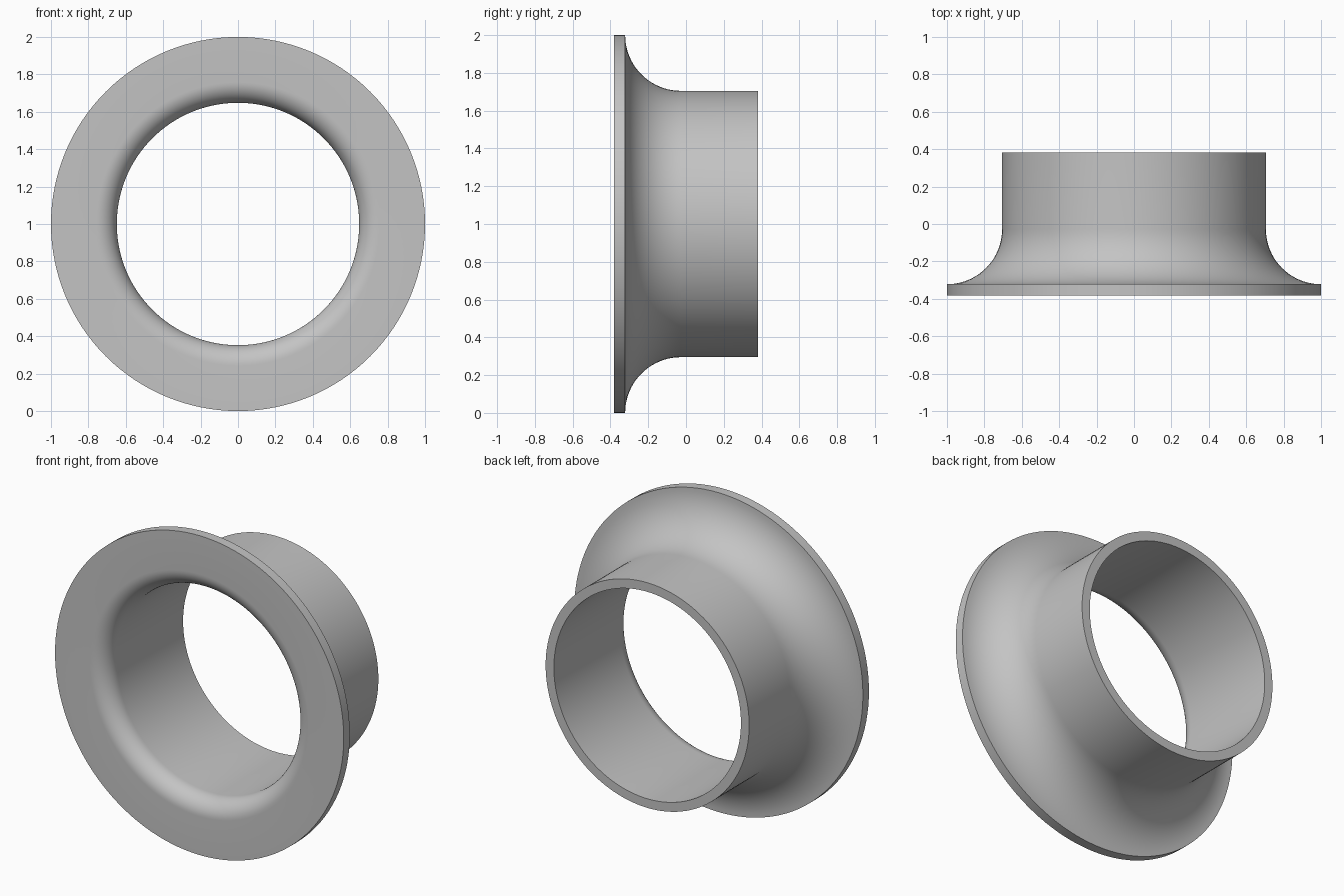
import bpy, bmesh
from math import sin, cos, pi, radians
from mathutils import Vector, Matrix

cube = bpy.data.objects.get("Cube")
if cube:
    bpy.data.objects.remove(cube, do_unlink=True)

# Single grey material
grey = bpy.data.materials.new("plain grey")
grey.use_nodes = True
colour = (0.55, 0.55, 0.55, 1)
grey.diffuse_color = colour
grey.node_tree.nodes["Principled BSDF"].inputs["Base Color"].default_value = colour

SEGMENTS = 128
FRONT, BACK, RIM = -0.382, 0.382, -0.322
OUTER, TUBE, BORE = 1.0, 0.705, 0.648
FLARE = OUTER - TUBE
LIP = 0.11


def arc(centre_r, centre_y, radius, start, end, steps):
    """Points (radius, depth) along an arc, angles in degrees."""
    angles = [radians(start + (end - start) * i / steps) for i in range(steps + 1)]
    return [(centre_r + radius * cos(a), centre_y + radius * sin(a)) for a in angles]


# Cross-section: flange rim, concave flare, tube, bore, rounded inner lip
profile = [(OUTER, FRONT)]
profile += arc(OUTER, RIM + FLARE, FLARE, 270, 180, 20)
profile += [(TUBE, BACK), (BORE, BACK)]
profile += arc(BORE + LIP, FRONT + LIP, LIP, 180, 270, 12)

# Revolve the cross-section around the depth axis
bm = bmesh.new()
rings = []
for s in range(SEGMENTS):
    turn = Matrix.Rotation(2 * pi * s / SEGMENTS, 3, 'Y')
    rings.append([bm.verts.new(turn @ Vector((r, y, 0))) for r, y in profile])
for s, ring in enumerate(rings):
    after = rings[(s + 1) % SEGMENTS]
    for i in range(len(profile)):
        j = (i + 1) % len(profile)
        bm.faces.new((ring[i], ring[j], after[j], after[i]))
bmesh.ops.recalc_face_normals(bm, faces=bm.faces)
mesh = bpy.data.meshes.new("flanged_collar")
bm.to_mesh(mesh)
bm.free()
mesh.materials.append(grey)

collar = bpy.data.objects.new("flanged_collar", mesh)
collar.location.z = OUTER
bpy.context.collection.objects.link(collar)

# Smooth curves with crisp rims
bpy.ops.object.select_all(action='DESELECT')
collar.select_set(True)
bpy.context.view_layer.objects.active = collar
bpy.ops.object.shade_smooth_by_angle(angle=radians(30))
